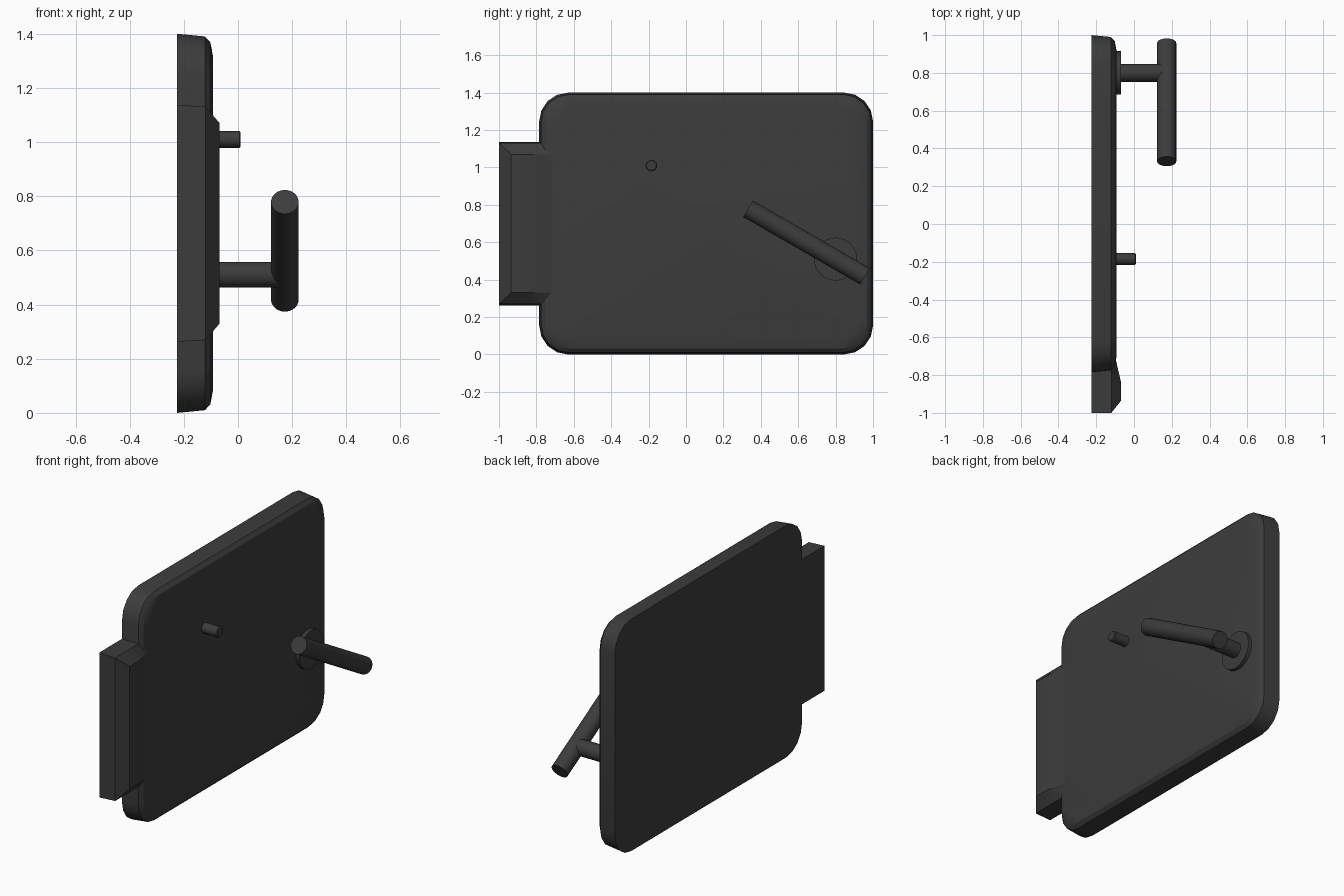
import bpy, bmesh, math
from mathutils import Vector

if "Cube" in bpy.data.objects:
    bpy.data.objects.remove(bpy.data.objects["Cube"])

dark = bpy.data.materials.new("dark_metal")
dark.diffuse_color = (0.045, 0.045, 0.045, 1)
dark.use_nodes = True
dark.node_tree.nodes["Principled BSDF"].inputs["Base Color"].default_value = dark.diffuse_color


def finish(name, bm, angle=30):
    bmesh.ops.remove_doubles(bm, verts=bm.verts, dist=1e-5)
    bmesh.ops.recalc_face_normals(bm, faces=bm.faces)
    me = bpy.data.meshes.new(name)
    bm.to_mesh(me)
    bm.free()
    me.materials.append(dark)
    ob = bpy.data.objects.new(name, me)
    bpy.context.collection.objects.link(ob)
    bpy.ops.object.select_all(action='DESELECT')
    ob.select_set(True)
    bpy.context.view_layer.objects.active = ob
    bpy.ops.object.shade_smooth_by_angle(angle=math.radians(angle))
    return ob


def loft(name, rings, angle=30):
    """Skin matching closed rings and cap both ends."""
    bm = bmesh.new()
    loops = [[bm.verts.new(p) for p in ring] for ring in rings]
    n = len(loops[0])
    for a, b in zip(loops, loops[1:]):
        for i in range(n):
            j = (i + 1) % n
            bm.faces.new((a[i], a[j], b[j], b[i]))
    bm.faces.new(loops[0])
    bm.faces.new(loops[-1])
    return finish(name, bm, angle)


def rod(name, stations, start, direction, sides=24):
    """Round rod from (distance, radius) stations along a direction."""
    d = Vector(direction).normalized()
    u = d.orthogonal().normalized()
    v = d.cross(u)
    rings = []
    for t, r in stations:
        c = Vector(start) + d * t
        rings.append([c + (u * math.cos(a) + v * math.sin(a)) * r
                      for a in (2 * math.pi * i / sides for i in range(sides))])
    return loft(name, rings)


def rounded_rect(x, inset, steps=4):
    y0, y1, z0, z1 = -0.785 + inset, 1.0 - inset, inset, 1.4 - inset
    r = 0.155 - inset * 0.7
    corners = [(y1 - r, z1 - r), (y0 + r, z1 - r), (y0 + r, z0 + r), (y1 - r, z0 + r)]
    pts = []
    for k, (cy, cz) in enumerate(corners):
        for s in range(steps + 1):
            a = math.pi / 2 * (k + s / steps)
            pts.append((x, cy + r * math.cos(a), cz + r * math.sin(a)))
    return pts


# door slab with a softened front rim
loft("door_panel", [rounded_rect(x, i) for x, i in
                    [(-0.225, 0), (-0.122, 0.01), (-0.102, 0.032), (-0.093, 0.08)]])


# hinge block: bevelled section swept along y, its end buried in the door
def hinge_ring(y, back, front, front_half):
    half = [(back, 0.437), (-0.12, 0.431), (front, front_half)]
    return [(x, y, 0.7 + h) for x, h in half] + [(x, y, 0.7 - h) for x, h in reversed(half)]


loft("hinge_block", [
    hinge_ring(-1.0, -0.225, -0.12, 0.431),
    hinge_ring(-0.935, -0.225, -0.068, 0.37),
    hinge_ring(-0.84, -0.225, -0.068, 0.37),
    hinge_ring(-0.785, -0.225, -0.081, 0.37),
    hinge_ring(-0.70, -0.20, -0.1, 0.37)], 20)

# round escutcheon plate, spindle and tilted handle bar
rod("handle_plate", [(0, 0.115), (0.03, 0.115)], (-0.10, 0.8, 0.51), (1, 0, 0), 32)
rod("handle_spindle", [(0, 0.047), (0.25, 0.047)], (-0.10, 0.8, 0.51), (1, 0, 0))
rod("handle_bar", [(0, 0.051), (0.722, 0.051)], (0.173, 0.957, 0.418),
    (0, -math.cos(math.radians(30)), math.sin(math.radians(30))))

# small stud with a chamfered tip
rod("stop_stud", [(0, 0.031), (0.105, 0.031), (0.11, 0.026)],
    (-0.10, -0.185, 1.01), (1, 0, 0), 16)
